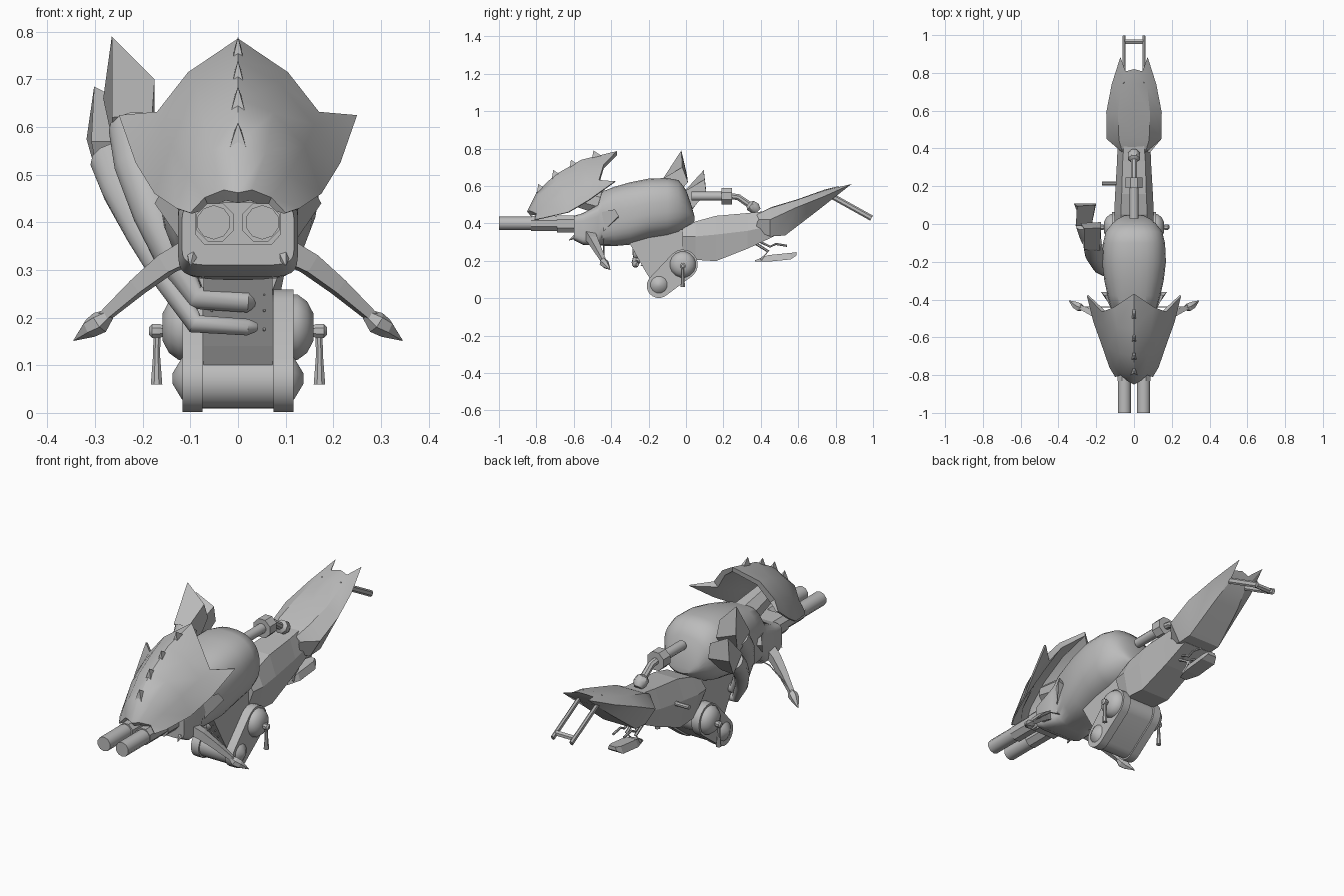
import bpy, bmesh, math
from mathutils import Vector

grey = bpy.data.materials.new("plain grey")
grey.diffuse_color = (0.5, 0.5, 0.5, 1)


def make(name, verts, faces, smooth=30):
    me = bpy.data.meshes.new(name)
    me.from_pydata([tuple(v) for v in verts], [], faces)
    bm = bmesh.new()
    bm.from_mesh(me)
    bmesh.ops.recalc_face_normals(bm, faces=bm.faces)
    bm.to_mesh(me)
    bm.free()
    ob = bpy.data.objects.new(name, me)
    bpy.context.collection.objects.link(ob)
    me.materials.append(grey)
    if smooth:
        bpy.ops.object.select_all(action='DESELECT')
        ob.select_set(True)
        bpy.context.view_layer.objects.active = ob
        bpy.ops.object.shade_smooth_by_angle(angle=math.radians(smooth))
    return ob


def loft(name, rings, smooth=30):
    n = len(rings[0])
    verts = [p for r in rings for p in r]
    faces = [(i * n + j, i * n + (j + 1) % n, (i + 1) * n + (j + 1) % n, (i + 1) * n + j)
             for i in range(len(rings) - 1) for j in range(n)]
    faces += [tuple(range(n)), tuple(range(len(verts) - n, len(verts)))]
    return make(name, verts, faces, smooth)


def tube(name, path, radii, n=10, flat=1.0, smooth=40):
    """Tube along a path; flat scales the section's second axis."""
    pts = [Vector(p) for p in path]
    rings = []
    for i, p in enumerate(pts):
        t = (pts[min(i + 1, len(pts) - 1)] - pts[max(i - 1, 0)]).normalized()
        a = t.cross(Vector((0, 0, 1) if abs(t.z) < 0.95 else (0, 1, 0))).normalized()
        b = t.cross(a)
        rings.append([p + radii[i] * (a * math.cos(k) + b * flat * math.sin(k))
                      for k in [2 * math.pi * (j + 0.5) / n for j in range(n)]])
    return loft(name, rings, smooth)


def prism(name, yz, x0, x1, smooth=30):
    return loft(name, [[(x, y, z) for y, z in yz] for x in (x0, x1)], smooth)


# main body: rounded square sections from chin to rear
def section(y, w, z0, z1, e, n=28):
    c, h = (z0 + z1) / 2, (z1 - z0) / 2
    f = lambda v: math.copysign(abs(v) ** (2 / e), v)
    return [(w * f(math.cos(k)), y, c + h * f(math.sin(k)))
            for k in [2 * math.pi * (j + 0.5) / n for j in range(n)]]


loft("main_body", [section(*s) for s in [
    (-.60, .118, .31, .44, 6), (-.55, .126, .285, .455, 6), (-.47, .126, .28, .50, 5),
    (-.45, .12, .28, .57, 3.2), (-.38, .14, .278, .597, 2.7), (-.30, .158, .285, .62, 2.6),
    (-.20, .17, .315, .64, 2.5), (-.10, .165, .33, .643, 2.5), (-.04, .15, .345, .632, 2.4),
    (0, .118, .37, .58, 2.2), (.025, .09, .39, .51, 2), (.045, .05, .41, .44, 2)]], 45)

# twin barrels with sleeves and a housing
for s in (-1, 1):
    tube("barrel", [(s * .051, -1, .4), (s * .051, -.5, .4)], [.036, .036], 10)
    tube("barrel_sleeve", [(s * .048, -.83, .4), (s * .048, -.6, .4)], [.043, .043], 8)
loft("barrel_housing", [[(x, y, z) for x, z in [
    (-.09, .375), (-.07, .352), (.07, .352), (.09, .375), (.09, .42), (.07, .442), (-.07, .442), (-.09, .42)]]
    for y in (-.69, -.48)], 0)

# head shield: ridge-to-edge rows, mirrored, closed by an inner skin
rows = [
    [(0, -.85, .462), (.03, -.835, .468), (.07, -.80, .452), (.10, -.81, .42)],
    [(0, -.80, .565), (.06, -.785, .55), (.105, -.755, .50), (.13, -.76, .43)],
    [(0, -.70, .66), (.075, -.685, .63), (.14, -.65, .56), (.175, -.63, .46)],
    [(0, -.56, .74), (.09, -.545, .69), (.16, -.53, .605), (.215, -.52, .525)],
    [(0, -.37, .786), (.105, -.44, .715), (.17, -.465, .632), (.25, -.38, .625)]]
rings = []
for i, r in enumerate(rows):
    inner = [(x * .86, y + (.02 if i < 4 else 0), z - .022) for x, y, z in r[:3]]
    inner.append((r[3][0] * .97, r[3][1] + .004, r[3][2] - .002))
    full = lambda h: [(-x, y, z) for x, y, z in h[:0:-1]] + h
    rings.append(full(r) + full(inner)[::-1])
n = len(rings[0])
shield_faces = [(i * n + j, i * n + (j + 1) % n, (i + 1) * n + (j + 1) % n, (i + 1) * n + j)
                for i in range(4) for j in range(n)]
shield_faces += [(k * n + j, k * n + j + 1, k * n + n - 2 - j, k * n + n - 1 - j) for k in (0, 4) for j in range(6)]
make("head_shield", [p for r in rings for p in r], shield_faces, 42)
tube("shield_mount", [(0, -.66, .56), (0, -.4, .50)], [.05, .075], 8)

# ridge spikes
for y, z, s in [(-.785, .58, .021), (-.705, .655, .018), (-.61, .71, .016), (-.49, .76, .015)]:
    make("ridge_spike", [(-s, y - .015, z - .035), (s, y - .015, z - .035), (s * .6, y + .04, z),
                         (-s * .6, y + .04, z), (0, y - .005, z + .03)],
         [(0, 1, 2, 3), (0, 1, 4), (1, 2, 4), (2, 3, 4), (3, 0, 4)], 0)

# jaw spikes and side cheek fins
for s in (-1, 1):
    tube("jaw_spike", [(s * .09, -.54, .36), (s * .10, -.625, .31)], [.03, .002], 5, smooth=0)
    make("cheek_fin", [(s * .12, -.44, .36), (s * .175, -.36, .44), (s * .155, -.38, .475), (s * .12, -.45, .46),
                       (s * .10, -.36, .42)],
         [(0, 1, 2, 3), (0, 1, 4), (1, 2, 4), (2, 3, 4), (3, 0, 4)], 0)

# crossbow limbs with arrow tips and string
for s in (-1, 1):
    tube("bow_limb", [(s * .09, -.52, .345), (s * .15, -.50, .313), (s * .21, -.475, .265), (s * .285, -.44, .198)],
         [.036, .031, .024, .015], 4, .95, 0)
    tube("bow_tip", [(s * .27, -.445, .207), (s * .29, -.44, .19), (s * .31, -.43, .178), (s * .345, -.405, .152)],
         [.012, .024, .021, .001], 6, smooth=0)
    tube("bow_string", [(s * .295, -.44, .2), (s * .16, -.44, .305), (0, -.44, .34)], [.003] * 3, 5)


# track unit: belt, side rails, hubs
def capsule(r0, r1, z0=.066):
    out = []
    for cy, cz, r, start in [(-.145, z0, r0, 133), (-.017, .18, r1, -47)]:
        out += [(cy + r * math.cos(math.radians(start + 18 * k)), cz + r * math.sin(math.radians(start + 18 * k)))
                for k in range(11)]
    return out


prism("track_belt", capsule(.057, .07), -.076, .076)
prism("leg_frame", [(-.30, .29), (-.25, .35), (-.04, .38), (.06, .30), (.03, .2), (-.06, .1), (-.19, .10),
                    (-.215, .14)], -.072, .072, 0)
for s in (-1, 1):
    prism("track_rail", capsule(.065, .08), s * .074, s * .117)
    tube("track_hub", [(s * .10, -.017, .18), (s * .125, -.017, .18), (s * .145, -.017, .18), (s * .158, -.017, .18)],
         [.07, .07, .055, .03], 16)
    tube("lower_cap", [(s * .11, -.145, .072), (s * .118, -.145, .072), (s * .137, -.145, .072)], [.05, .045, .012], 12)
    # foot pegs
    tube("peg_joint", [(s * .15, -.017, .172), (s * .165, -.017, .172), (s * .18, -.017, .172), (s * .187, -.017, .172)],
         [.010, .016, .016, .008], 8)
    tube("foot_peg", [(s * .17, -.017, .165), (s * .171, -.017, .12), (s * .171, -.017, .06)], [.008, .008, .013], 8)
    for z, y in [(.265, -.26), (.23, -.245), (.19, -.225)]:
        tube("leg_tooth", [(s * .055, y + .05, z + .01), (s * .055, y - .02, z - .018)], [.024, .001], 4, smooth=0)

# twin exhausts sweeping up the left side to flared, slanted ends
tube("exhaust_upper", [(.037, -.25, .235), (.02, -.26, .235), (-.09, -.26, .242), (-.135, -.25, .32),
                       (-.175, -.22, .42), (-.21, -.16, .52), (-.22, -.10, .60)],
     [.012, .025, .027, .036, .046, .05, .052], 12)
tube("exhaust_lower", [(.037, -.26, .18), (.02, -.27, .18), (-.09, -.27, .187), (-.143, -.24, .275),
                       (-.20, -.16, .38), (-.245, -.07, .47), (-.265, 0, .53)],
     [.01, .018, .021, .03, .037, .042, .046], 12)
loft("exhaust_flare_upper", [
    [(-.265, -.135, .62), (-.18, -.14, .63), (-.175, -.06, .54), (-.255, -.05, .53)],
    [(-.265, -.025, .79), (-.175, -.02, .70), (-.175, .01, .62), (-.283, .005, .66)]], 0)
loft("exhaust_flare_lower", [
    [(-.308, -.01, .57), (-.225, -.01, .57), (-.22, .035, .48), (-.29, .035, .475)],
    [(-.302, .095, .685), (-.205, .10, .635), (-.20, .108, .56), (-.318, .108, .575)]], 0)

# rear hull under the tail
loft("rear_hull", [[(s * x, y, z) for s, x, z in
                    [(-1, b, z0), (1, b, z0), (1, m, zm), (1, t, z1), (-1, t, z1), (-1, m, zm)]]
                   for y, b, m, t, z0, zm, z1 in [
                       (-.02, .07, .10, .07, .25, .33, .37), (.05, .08, .105, .07, .205, .33, .41),
                       (.16, .08, .10, .065, .198, .34, .44), (.33, .075, .09, .06, .265, .36, .455),
                       (.47, .07, .085, .05, .33, .39, .47)]], 0)

# tail fairing ending in two points with a notch between
st = [(.39, .39, .35, .06, .075, .06, .455, .42, .37),
      (.46, .45, .45, .08, .145, .09, .488, .42, .33),
      (.60, .59, .53, .085, .147, .09, .53, .485, .335),
      (.74, .74, .70, .07, .118, .07, .58, .545, .465),
      (.82, .885, .78, .045, .072, .05, .60, .61, .535)]
rings = []
for yc, ye, yb, t, e, b, zt, ze, zb in st:
    half = [(b, yb, zb), (e, ye, ze), (t, (yc * 2 + min(ye, yc)) / 3 - .012, zt - .008)]
    rings.append([(0, yb, zb)] + half + [(0, yc, zt)] + [(-x, y, z) for x, y, z in half[::-1]])
loft("tail_fairing", rings, 25)

# tail fork
for s in (-1, 1):
    tube("fork_rod", [(s * .052, .74, .568), (s * .052, .992, .428)], [.009, .009], 6, 1.7)
tube("fork_bar", [(-.055, .965, .443), (.055, .965, .443)], [.014, .014], 6)

# hanging stand plate with brackets
loft("stand_plate", [[(-w, y, z), (w, y, z), (w * .7, y, z + h), (-w * .7, y, z + h)] for y, w, z, h in [
    (.37, .02, .195, .008), (.44, .04, .195, .035), (.56, .04, .207, .035), (.59, .025, .228, .018)]], 0)
for s in (-1, 1):
    tube("stand_bracket", [(s * .025, .36, .30), (s * .025, .44, .25), (s * .025, .40, .205)], [.008] * 3, 6)
    tube("stand_hook", [(s * .03, .36, .32), (s * .03, .45, .275), (s * .03, .48, .29), (s * .03, .54, .28)],
         [.006] * 4, 6)

# top grip: rod, block and bent pipe to a knob
tube("grip_rod", [(0, .03, .545), (0, .20, .545)], [.024, .024], 10)
tube("grip_block", [(0, .19, .545), (0, .245, .545)], [.049, .049], 8, smooth=0)
tube("grip_pipe", [(0, .24, .545), (0, .28, .54), (0, .355, .488)], [.018, .018, .018], 8)
tube("grip_knob", [(0, .335, .505), (0, .345, .495), (0, .37, .48), (0, .385, .465)], [.018, .033, .033, .02], 8)

# left side peg
tube("side_peg", [(-.08, .215, .345), (-.17, .215, .345)], [.011, .011], 8)
